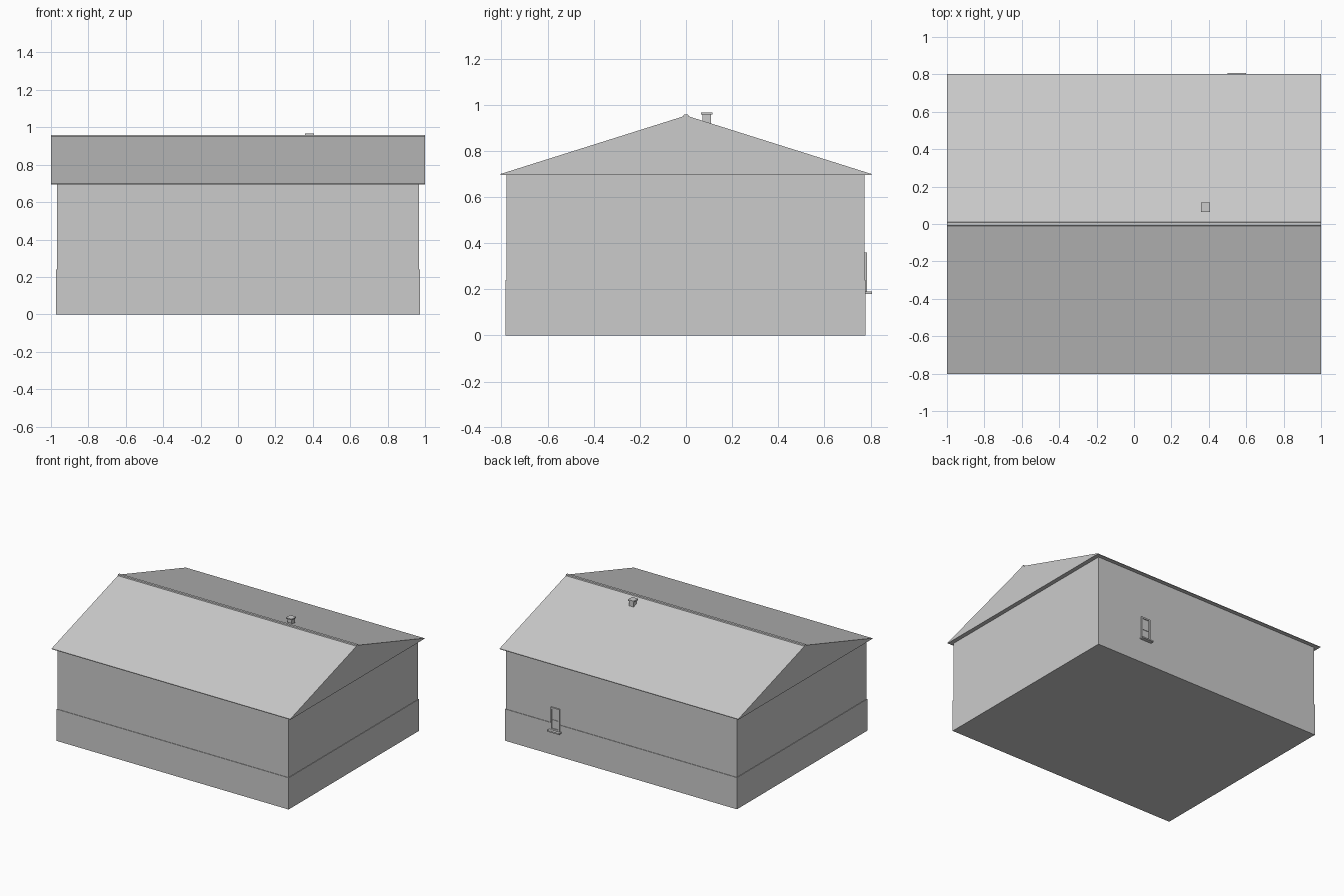
import bpy
import bmesh

cube = bpy.data.objects.get("Cube")
if cube:
    bpy.data.objects.remove(cube, do_unlink=True)

# Single plain grey for the whole building
GREY = (0.6, 0.6, 0.6, 1.0)
grey = bpy.data.materials.new("plain grey")
grey.use_nodes = True
grey.diffuse_color = GREY
shader = next(n for n in grey.node_tree.nodes if n.type == "BSDF_PRINCIPLED")
shader.inputs["Base Color"].default_value = GREY


def finish(name, bm):
    bmesh.ops.recalc_face_normals(bm, faces=bm.faces)
    mesh = bpy.data.meshes.new(name)
    bm.to_mesh(mesh)
    bm.free()
    mesh.materials.append(grey)
    obj = bpy.data.objects.new(name, mesh)
    bpy.context.collection.objects.link(obj)
    return obj


def box(name, x, y, z):
    """Box from (min, max) ranges on each axis."""
    bm = bmesh.new()
    bmesh.ops.create_cube(bm, size=1)
    for v in bm.verts:
        v.co = [(r[0] + r[1]) / 2 + c * (r[1] - r[0])
                for r, c in zip((x, y, z), v.co)]
    return finish(name, bm)


def extrude_x(name, profile, x0, x1):
    """Extrude a (y, z) outline along x."""
    bm = bmesh.new()
    face = bm.faces.new([bm.verts.new((x0, y, z)) for y, z in profile])
    result = bmesh.ops.extrude_face_region(bm, geom=[face])
    verts = [g for g in result["geom"] if isinstance(g, bmesh.types.BMVert)]
    bmesh.ops.translate(bm, verts=verts, vec=(x1 - x0, 0, 0))
    return finish(name, bm)


# Walls, with a slightly proud plinth
box("plinth", (-0.972, 0.972), (-0.782, 0.778), (0, 0.24))
box("walls", (-0.968, 0.968), (-0.778, 0.774), (0.24, 0.698))

# Solid gabled roof with thin eaves, and the ridge cap
extrude_x("roof", [(-0.803, 0.695), (0.803, 0.695), (0.803, 0.7),
                   (0, 0.953), (-0.803, 0.7)], -1, 1)
extrude_x("ridge_cap", [(-0.012, 0.945), (0.012, 0.945), (0.009, 0.958),
                        (-0.009, 0.958)], -1, 1)

# Chimney on the back slope
box("chimney", (0.364, 0.4), (0.072, 0.108), (0.9, 0.958))
box("chimney_cap", (0.357, 0.407), (0.064, 0.114), (0.958, 0.967))

# Small back window: frame, pane, crossbar and projecting sill
FRAME_Y = (0.765, 0.785)
for side, x in (("right", 0.512), ("left", 0.576)):
    box("window_frame_" + side, (x, x + 0.012), FRAME_Y, (0.19, 0.36))
box("window_frame_top", (0.524, 0.576), FRAME_Y, (0.348, 0.36))
box("window_frame_bottom", (0.524, 0.576), FRAME_Y, (0.19, 0.202))
box("window_pane", (0.524, 0.576), (0.772, 0.779), (0.202, 0.348))
box("window_crossbar", (0.524, 0.576), (0.772, 0.783), (0.262, 0.268))
box("window_sill", (0.5, 0.6), (0.765, 0.806), (0.18, 0.19))
